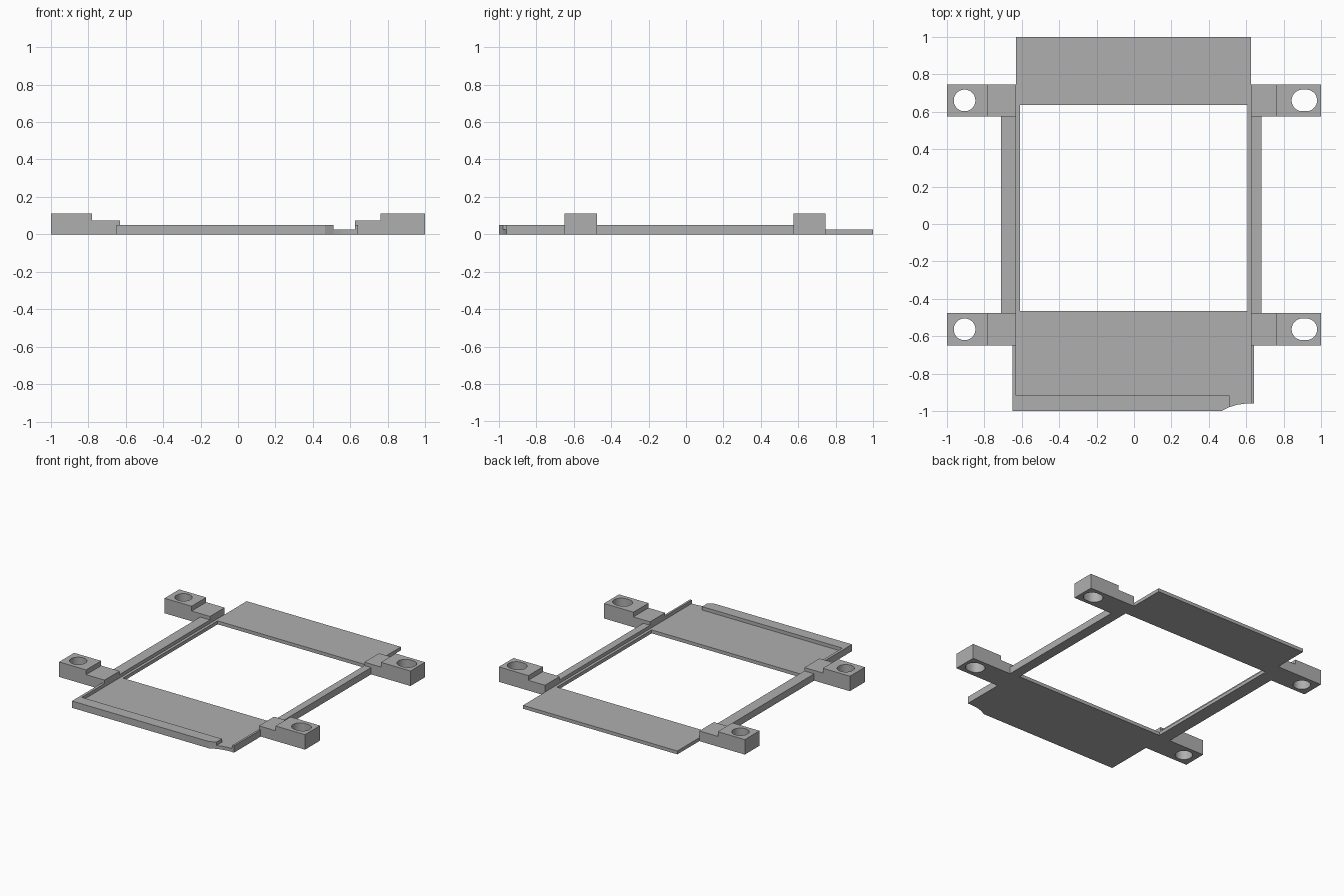
import bpy, bmesh
from math import cos, sin, pi

cube = bpy.data.objects.get("Cube")
if cube:
    bpy.data.objects.remove(cube, do_unlink=True)

GREY = (0.43, 0.43, 0.43, 1)
mat = bpy.data.materials.new("plain grey")
mat.use_nodes = True
mat.diffuse_color = GREY
mat.node_tree.nodes["Principled BSDF"].inputs["Base Color"].default_value = GREY

PLATE, RAIL, STEP, BLOCK = 0.025, 0.05, 0.075, 0.11   # heights


def rect(x0, x1, y0, y1):
    return [(x0, y0), (x1, y0), (x1, y1), (x0, y1)]


def slot(cx, cy, r, stretch, n=32):
    """Round hole outline, widened along x by stretch on each side."""
    pts = []
    for i in range(n):
        a = 2 * pi * (i + 0.5) / n
        c = cos(a)
        pts.append((cx + r * c + (stretch if c > 0 else -stretch), cy + r * sin(a)))
    return pts


def prism(name, outline, z0, z1, hole=None):
    """Extrude a flat outline, with an optional hole, from z0 to z1."""
    bm = bmesh.new()
    edges = []
    for loop in filter(None, (outline, hole)):
        vs = [bm.verts.new((x, y, z0)) for x, y in loop]
        edges += [bm.edges.new((vs[i - 1], vs[i])) for i in range(len(vs))]
    bmesh.ops.triangle_fill(bm, edges=edges, use_beauty=True, normal=(0, 0, 1))
    ext = bmesh.ops.extrude_face_region(bm, geom=bm.faces[:])
    top = [g for g in ext["geom"] if isinstance(g, bmesh.types.BMVert)]
    bmesh.ops.translate(bm, verts=top, vec=(0, 0, z1 - z0))
    bmesh.ops.recalc_face_normals(bm, faces=bm.faces[:])
    bmesh.ops.dissolve_limit(bm, angle_limit=0.01, verts=bm.verts[:], edges=bm.edges[:])
    mesh = bpy.data.meshes.new(name)
    bm.to_mesh(mesh)
    bm.free()
    mesh.materials.append(mat)
    obj = bpy.data.objects.new(name, mesh)
    bpy.context.collection.objects.link(obj)
    return obj


# Thin base plate with the large window and the notched front corner
L, R = -0.63, 0.625
notch = [(R, -0.958), (0.59, -0.96), (0.55, -0.966), (0.51, -0.978), (0.465, -1)]
prism("base_plate", [(L, 1), (R, 1)] + notch + [(L, -1)], 0, PLATE,
      rect(-0.61, 0.605, -0.465, 0.635))

# Raised front lip and the side walls beside the front of the plate
prism("front_lip", [(L, -1), (0.465, -1), (0.51, -0.978), (0.51, -0.915), (L, -0.915)],
      PLATE, RAIL)
prism("front_right_wall", rect(-0.65, L, -1, -0.65), 0, RAIL)
prism("front_left_wall", rect(R, 0.64, -0.96, -0.65), 0, RAIL)

# Side rails
prism("right_rail", rect(-0.71, L, -0.475, 0.575), 0, RAIL)
prism("left_rail", rect(R, 0.68, -0.475, 0.575), 0, RAIL)

# Four mounting ears: low step next to the plate, tall block with a hole
for end, y0, y1 in (("front", -0.65, -0.475), ("back", 0.575, 0.745)):
    cy = (y0 + y1) / 2
    prism(end + "_right_ear_step", rect(-0.78, L, y0, y1), 0, STEP)
    prism(end + "_right_ear", rect(-1, -0.78, y0, y1), 0, BLOCK,
          slot(-0.905, cy, 0.058, 0))
    prism(end + "_left_ear_step", rect(R, 0.76, y0, y1), 0, STEP)
    prism(end + "_left_ear", rect(0.76, 1, y0, y1), 0, BLOCK,
          slot(0.91, cy, 0.058, 0.01))

# Smooth hole walls, sharp corners elsewhere
for obj in bpy.context.collection.objects:
    obj.select_set(obj.name.endswith("_ear"))
    if obj.name.endswith("_ear"):
        bpy.context.view_layer.objects.active = obj
bpy.ops.object.shade_smooth_by_angle()
